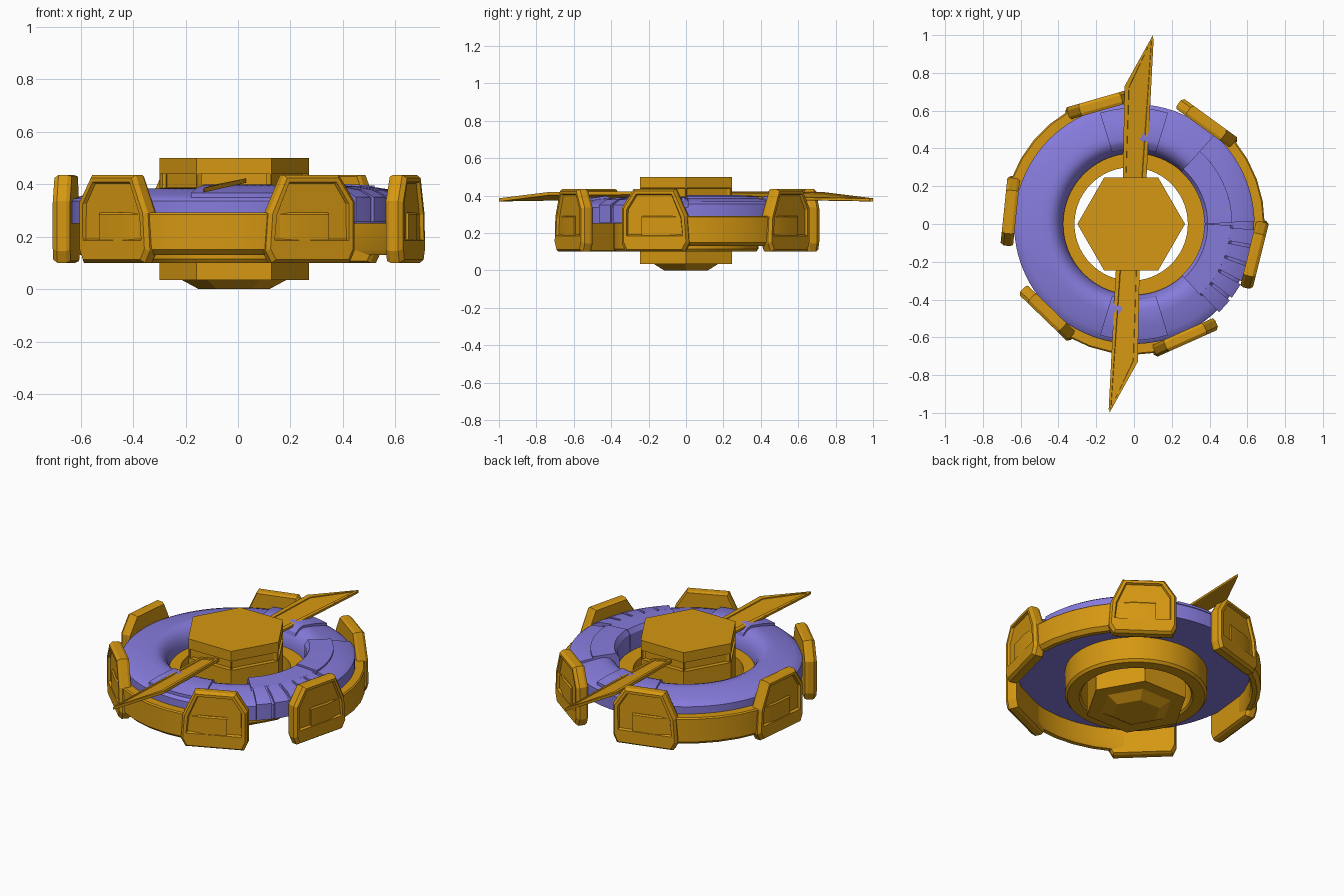
import bpy, bmesh
from math import sin, cos, radians, pi
from mathutils import Matrix, Vector

if "Cube" in bpy.data.objects:
    bpy.data.objects.remove(bpy.data.objects["Cube"], do_unlink=True)


def material(name, rgb):
    mat = bpy.data.materials.new(name)
    mat.use_nodes = True
    mat.diffuse_color = (*rgb, 1)
    mat.node_tree.nodes["Principled BSDF"].inputs["Base Color"].default_value = (*rgb, 1)
    return mat


GOLD = material("gold", (0.66, 0.31, 0.006))
PURPLE = material("purple", (0.24, 0.20, 0.72))
HUB_X = -0.015


def finish(bm, name, mat, smooth=False):
    """Turn a bmesh into a named object, smooth between shallow edges only."""
    bmesh.ops.recalc_face_normals(bm, faces=bm.faces)
    if smooth:
        for f in bm.faces:
            f.smooth = True
        for e in bm.edges:
            e.smooth = e.calc_face_angle(0) < radians(28)
    mesh = bpy.data.meshes.new(name)
    bm.to_mesh(mesh)
    bm.free()
    mesh.materials.append(mat)
    ob = bpy.data.objects.new(name, mesh)
    bpy.context.collection.objects.link(ob)
    return ob


def sweep(name, profile, mat, start=0, end=360, steps=72, x=0):
    """Revolve a closed (radius, z) profile; partial sweeps get end caps."""
    bm = bmesh.new()
    full = end - start == 360
    rings = []
    for i in range(steps if full else steps + 1):
        a = radians(start + (end - start) * i / steps)
        rings.append([bm.verts.new((x + r * cos(a), r * sin(a), z)) for r, z in profile])
    n = len(profile)
    for i in range(steps):
        a, b = rings[i], rings[(i + 1) % len(rings)]
        for j in range(n):
            k = (j + 1) % n
            bm.faces.new((a[j], b[j], b[k], a[k]))
    if not full:
        bm.faces.new(rings[0])
        bm.faces.new(rings[-1])
    return finish(bm, name, mat, True)


def loft(bm, loops):
    """Bridge equal point loops and cap both ends; returns sides and last cap."""
    vs = [[bm.verts.new(p) for p in loop] for loop in loops]
    n = len(vs[0])
    sides = []
    for a, b in zip(vs, vs[1:]):
        sides.append([bm.faces.new((a[j], a[(j + 1) % n], b[(j + 1) % n], b[j])) for j in range(n)])
    bm.faces.new(vs[0][::-1])
    return sides, bm.faces.new(vs[-1])


# Domed main ring with a flat underside
dome = [(0.375, 0.25), (0.375, 0.29), (0.385, 0.325), (0.4, 0.352), (0.42, 0.372),
        (0.45, 0.384), (0.49, 0.38), (0.54, 0.37), (0.59, 0.358), (0.625, 0.345),
        (0.635, 0.335), (0.635, 0.25)]
sweep("main_ring", dome, PURPLE, steps=96)

# Raised covers below the two blades
cover = [(0.385, 0.3), (0.4, 0.366), (0.425, 0.39), (0.45, 0.398), (0.54, 0.385),
         (0.615, 0.366), (0.615, 0.3)]
for side, mid in (("back", 90), ("front", 270)):
    sweep(side + "_ring_cover", cover, PURPLE, mid - 17, mid + 17, 10)

# Two-level side plate
sweep("side_plate_inner", [(0.372, 0.27), (0.372, 0.375), (0.39, 0.402), (0.52, 0.394), (0.52, 0.27)],
      PURPLE, 0.5, 48, 14)
sweep("side_plate_outer", [(0.5, 0.27), (0.52, 0.384), (0.62, 0.368), (0.638, 0.355), (0.638, 0.27)],
      PURPLE, 1, 48, 14)

# Toothed side section
sweep("tooth_rail", [(0.372, 0.27), (0.372, 0.37), (0.39, 0.396), (0.51, 0.39), (0.53, 0.37), (0.53, 0.27)],
      PURPLE, -47, -0.5, 14)
for i in range(5):
    a = -46 + i * 9
    sweep(f"tooth_{i + 1}", [(0.51, 0.255), (0.51, 0.39), (0.59, 0.378), (0.648, 0.35), (0.648, 0.255)],
          PURPLE, a, a + 7.5, 3)

# Inner ring around the hub
sweep("inner_ring", [(0.3, 0.11), (0.31, 0.1), (0.375, 0.1), (0.387, 0.115), (0.387, 0.27), (0.3, 0.27)],
      GOLD, x=HUB_X)

# Hexagonal hub with recessed side slots and a tapered foot
bm = bmesh.new()


def hexagon(r, z):
    return [(HUB_X + r * cos(i * pi / 3), r * sin(i * pi / 3), z) for i in range(6)]


sides, cap = loft(bm, [hexagon(r, z) for r, z in
                       ((0.135, 0), (0.2, 0.035), (0.285, 0.035), (0.285, 0.38), (0.285, 0.445), (0.285, 0.5))])
bmesh.ops.recalc_face_normals(bm, faces=bm.faces)
bmesh.ops.inset_individual(bm, faces=sides[3], thickness=0.008)
bmesh.ops.inset_individual(bm, faces=sides[3], thickness=0.001, depth=-0.025)
finish(bm, "hub", GOLD)


# Armour pads: flat chamfered slabs with a recessed outer panel
def pad(name, angle, flip):
    outline = [(-0.16, 0.1), (0.165, 0.1), (0.185, 0.145), (0.185, 0.335),
               (0.12, 0.435), (-0.11, 0.435), (-0.175, 0.29), (-0.185, 0.145)]

    def layer(dist, scale):
        return [(dist, flip * t * scale, 0.27 + (z - 0.27) * scale) for t, z in outline]

    bm = bmesh.new()
    _, face = loft(bm, [layer(0.625, 0.96), layer(0.64, 1), layer(0.675, 1), layer(0.692, 0.93)])
    bmesh.ops.recalc_face_normals(bm, faces=bm.faces)
    bmesh.ops.inset_individual(bm, faces=[face], thickness=0.018)
    for v in face.verts:
        v.co.z = max(v.co.z, 0.185)
    flat = [v for v in face.verts if v.co.z < 0.19]
    bmesh.ops.inset_individual(bm, faces=[face], thickness=0.006, depth=-0.014)
    bmesh.ops.rotate(bm, verts=bm.verts, cent=(0, 0, 0), matrix=Matrix.Rotation(radians(angle), 3, "Z"))
    finish(bm, name, GOLD)


# Three outer bands, each with a pad at both ends
band = [(0.635, 0.15), (0.645, 0.13), (0.67, 0.13), (0.692, 0.15), (0.692, 0.285), (0.685, 0.292), (0.635, 0.292)]
for i, label in enumerate(("left", "back", "front")):
    turn = 120 * i
    sweep(label + "_band", band, GOLD, turn - 20, turn + 60, 8)
    pad(label + "_start_pad", turn - 14, -1)
    pad(label + "_end_pad", turn + 54, 1)


# Swept blades, twisted about their length, with a recessed centre panel
def blade(name, turn):
    plan = [(-0.045, 0.22), (0.075, 0.22), (0.115, 1.0), (-0.035, 0.73)]

    def layer(z):
        return [(x, y, z - 0.2 * x - 0.015 * max(0, y - 0.7)) for x, y in plan]

    bm = bmesh.new()
    _, face = loft(bm, [layer(0.396), layer(0.413)])
    under = min(bm.faces, key=lambda f: f.calc_center_median().z)
    bmesh.ops.recalc_face_normals(bm, faces=bm.faces)
    for f in (face, under):
        bmesh.ops.inset_individual(bm, faces=[f], thickness=0.024)
        bmesh.ops.inset_individual(bm, faces=[f], thickness=0.003, depth=-0.005)
    bmesh.ops.rotate(bm, verts=bm.verts, cent=(0, 0, 0), matrix=Matrix.Rotation(turn, 3, "Z"))
    bmesh.ops.translate(bm, verts=bm.verts, vec=Vector((HUB_X, 0, 0)))
    finish(bm, name, GOLD)


blade("back_blade", 0)
blade("front_blade", pi)
